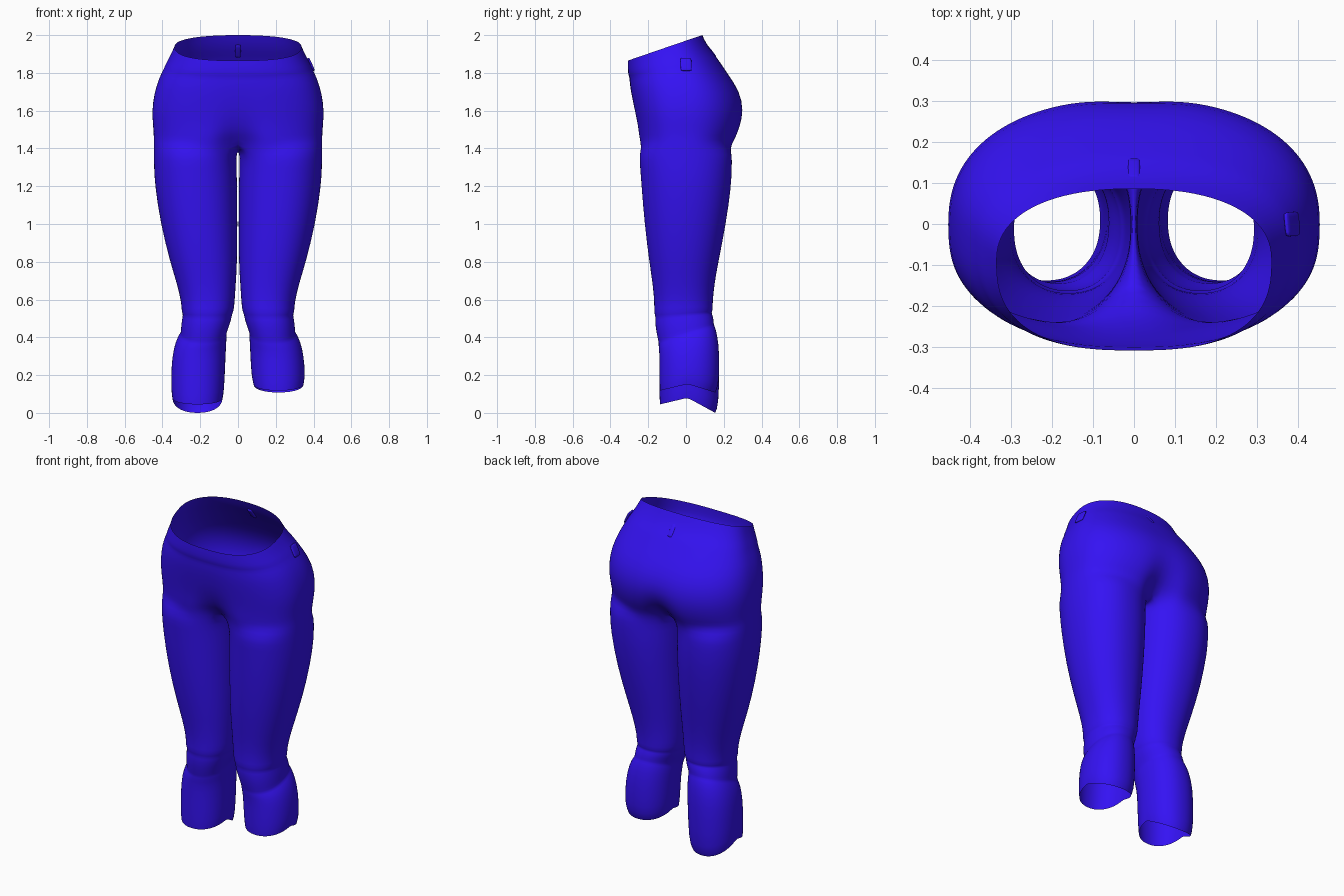
import bpy, bmesh, math
from mathutils import Vector

if "Cube" in bpy.data.objects:
    bpy.data.objects.remove(bpy.data.objects["Cube"])

OUT, INN = 32, 10            # segments on outer arc and inner-thigh arc
SPREAD = math.radians(140)   # outer arc reaches this far round each leg

mat = bpy.data.materials.new("blue_cloth")
mat.diffuse_color = (0.035, 0.006, 0.9, 1)
mat.use_nodes = True
mat.node_tree.nodes["Principled BSDF"].inputs["Base Color"].default_value = mat.diffuse_color


def spow(v, n):
    return math.copysign(abs(v) ** (2 / n), v)


# Hip rings: z front, z side, z back, half width, y front, y back, y centre, groove
HIPS = [
    (1.865, 1.940, 2.000, .335, -.308, .086, -.09, 0),
    (1.825, 1.890, 1.940, .357, -.309, .115, -.07, 0),
    (1.790, 1.845, 1.885, .383, -.306, .160, -.05, 0),
    (1.778, 1.830, 1.868, .388, -.299, .172, -.04, 0),
    (1.740, 1.770, 1.790, .420, -.298, .225, -.02, 0),
    (1.680, 1.690, 1.700, .444, -.290, .288, 0, .01),
    (1.600, 1.600, 1.600, .456, -.275, .311, 0, .02),
    (1.520, 1.520, 1.520, .450, -.262, .299, 0, .10),
    (1.470, 1.470, 1.465, .446, -.258, .280, 0, .22),
    (1.430, 1.430, 1.420, .446, -.252, .256, 0, .38),
]

# Leg rings: z, x inner, x outer, y front, y back, tilt along y
LEGS = [
    (1.370, .008, .446, -.250, .245, 0),
    (1.300, .008, .445, -.243, .243, 0),
    (1.200, .004, .440, -.236, .240, 0),
    (1.000, .003, .410, -.220, .212, 0),
    (0.800, .004, .360, -.195, .172, 0),
    (0.680, .012, .322, -.176, .150, 0),
    (0.580, .018, .299, -.167, .141, .02),
    (0.535, .024, .299, -.170, .142, .05),
    (0.520, .033, .290, -.160, .134, .08),
    (0.500, .034, .297, -.166, .142, .12),
    (0.435, .058, .303, -.150, .148, .30),
    (0.418, .062, .302, -.144, .147, .32),
    (0.400, .060, .318, -.146, .158, .30),
    (0.340, .064, .342, -.141, .174, .15),
    (0.240, .068, .354, -.141, .178, .03),
]


def hip_ring(row, side):
    zf, zs, zb, a, yf, yb, cy, groove = row
    pts = []
    for i in range(OUT + 1):
        t = -math.pi / 2 + math.pi * i / OUT
        c, s = max(0, math.cos(t)), math.sin(t)
        n = 2.6 if s < 0 else 2.3
        x = a * spow(c, n) if 0 < i < OUT else 0
        u = spow(s, n)
        y = cy + u * ((cy - yf) if s < 0 else (yb - cy))
        z = zs + abs(u) * ((zf if s < 0 else zb) - zs)
        y *= 1 - groove * math.exp(-(x / .085) ** 2)
        pts.append(Vector((side * x, y, z)))
    return pts


def leg_ring(row, side, zfun=None):
    z, xi, xo, yf, yb, tilt = row
    cx, hw = (xi + xo) / 2, (xo - xi) / 2
    cy, hd = (yf + yb) / 2, (yb - yf) / 2
    pts = []
    for i in range(OUT + INN):
        t = -SPREAD + 2 * SPREAD * i / OUT if i <= OUT else \
            SPREAD + (2 * math.pi - 2 * SPREAD) * (i - OUT) / INN
        c, s = spow(math.cos(t), 2.2), spow(math.sin(t), 2.2)
        y = cy + hd * s
        pts.append(Vector((side * (cx + hw * c), y, zfun(s) if zfun else z + tilt * y)))
    return pts


def build_side(bm, side, hem_front, hem_back):
    rings = [hip_ring(r, side) for r in HIPS]
    # crotch arc closes the last hip ring into a full leg ring
    front, back = rings[-1][0], rings[-1][-1]
    crotch = []
    for k in range(1, INN):
        p = back.lerp(front, k / INN)
        p.z -= .04 * math.sin(math.pi * k / INN)
        crotch.append(p)
    rings[-1] = rings[-1] + crotch
    rings += [leg_ring(r, side) for r in LEGS]

    # hem dips at front and back and rises at the sides
    def hem(lift):
        def f(s):
            end = hem_front if s < 0 else hem_back
            mid = hem_front + .035
            return mid + (end - mid) * abs(s) + lift
        return f
    rings.append(leg_ring((0, .074, .354, -.141, .173, 0), side, hem(.035)))
    rings.append(leg_ring((0, .082, .347, -.138, .155, 0), side, hem(0)))

    vr = [[bm.verts.new(p) for p in r] for r in rings]
    split = len(HIPS) - 1
    for j in range(len(vr) - 1):
        a, b = vr[j], vr[j + 1]
        n = OUT if j < split else OUT + INN
        for i in range(n):
            k = (i + 1) % len(a) if j >= split else i + 1
            bm.faces.new((a[i], b[i], b[k], a[k]))


def finish(name, bm, levels):
    bmesh.ops.recalc_face_normals(bm, faces=bm.faces)
    me = bpy.data.meshes.new(name)
    bm.to_mesh(me)
    bm.free()
    me.materials.append(mat)
    ob = bpy.data.objects.new(name, me)
    bpy.context.collection.objects.link(ob)
    sub = ob.modifiers.new("smooth", 'SUBSURF')
    sub.levels = sub.render_levels = levels
    for p in me.polygons:
        p.use_smooth = True
    return ob


# Trousers: one open shell, left hem lower than right hem
bm = bmesh.new()
build_side(bm, 1, .118, .108)
build_side(bm, -1, .045, .0)
bmesh.ops.remove_doubles(bm, verts=bm.verts, dist=.0005)
finish("trousers", bm, 1)


# Belt loops: small rounded tabs lying against the waistband
def belt_loop(name, loc, normal, w, h):
    bm = bmesh.new()
    bmesh.ops.create_cube(bm, size=1)
    bmesh.ops.scale(bm, vec=(w, h, .014), verts=bm.verts)
    bmesh.ops.bevel(bm, geom=bm.edges[:], offset=.004, segments=1, affect='EDGES')
    ob = finish(name, bm, 1)
    ob.location = loc
    ob.rotation_euler = Vector(normal).to_track_quat('Z', 'Y').to_euler()


belt_loop("side_belt_loop", (.385, .0, 1.845), (1, .1, .45), .06, .075)
belt_loop("back_belt_loop", (0, .132, 1.915), (0, 1, .8), .03, .085)
